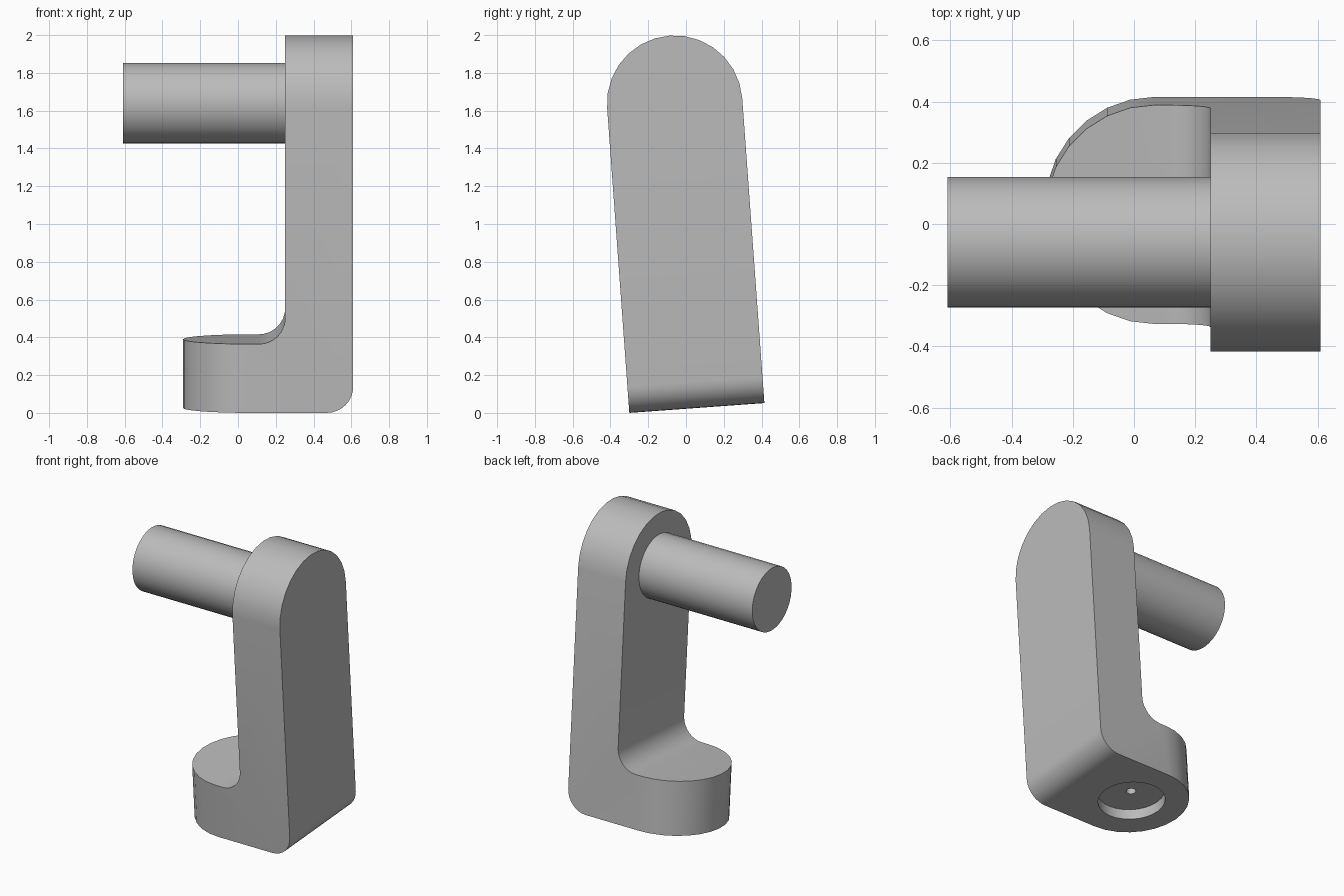
import bpy, bmesh
from math import sin, cos, pi, radians
from mathutils import Vector, Matrix

cube = bpy.data.objects.get("Cube")
if cube:
    bpy.data.objects.remove(cube, do_unlink=True)

grey = bpy.data.materials.new("plain grey")
grey.use_nodes = True
colour = (0.5, 0.5, 0.5, 1)
grey.diffuse_color = colour
grey.node_tree.nodes["Principled BSDF"].inputs["Base Color"].default_value = colour

HALF = 0.3585     # half width of arm and foot
LENGTH = 1.618    # foot underside to pin axis
FOOT_X = 0.068    # centre of the rounded foot
PIN_R = 0.2135
TILT = Matrix.Translation((0, 0.0575, 0.026)) @ Matrix.Rotation(radians(4.16), 4, 'X')


def arc(cx, cy, r, start, end, steps):
    angles = [radians(start + (end - start) * i / steps) for i in range(steps + 1)]
    return [(cx + r * cos(a), cy + r * sin(a)) for a in angles]


def prism(name, outline, place, depth):
    """Extrude a 2D outline, with place mapping its points into space."""
    bm = bmesh.new()
    face = bm.faces.new([bm.verts.new(place(*p)) for p in outline])
    top = bmesh.ops.extrude_face_region(bm, geom=[face])["geom"]
    bmesh.ops.translate(bm, vec=Vector(depth),
                        verts=[v for v in top if isinstance(v, bmesh.types.BMVert)])
    bmesh.ops.recalc_face_normals(bm, faces=bm.faces)
    mesh = bpy.data.meshes.new(name)
    bm.to_mesh(mesh)
    bm.free()
    mesh.materials.append(grey)
    obj = bpy.data.objects.new(name, mesh)
    bpy.context.collection.objects.link(obj)
    return obj


def activate(obj):
    bpy.ops.object.select_all(action='DESELECT')
    obj.select_set(True)
    bpy.context.view_layer.objects.active = obj


def carve(obj, cutter, operation):
    mod = obj.modifiers.new("carve", 'BOOLEAN')
    mod.operation, mod.solver, mod.object = operation, 'EXACT', cutter
    activate(obj)
    bpy.ops.object.modifier_apply(modifier=mod.name)
    bpy.data.objects.remove(cutter, do_unlink=True)


# L-shaped side profile with filleted inner and outer corners
side = [(-0.5, 0)] + arc(0.47, 0.14, 0.14, -90, 0, 8) + [(0.61, 2.3), (0.25, 2.3)]
side += arc(0.11, 0.505, 0.14, 0, -90, 8) + [(-0.5, 0.365)]
body = prism("crank_arm", side, lambda x, z: (x, -0.6, z), (0, 1.2, 0))

# Round the top of the arm
capsule = arc(0, LENGTH, HALF, 0, 180, 14) + [(-HALF, -0.5), (HALF, -0.5)]
carve(body, prism("arm_outline", capsule, lambda y, z: (-1, y, z), (2, 0, 0)), 'INTERSECT')

# Round the end of the foot
stadium = arc(FOOT_X, 0, HALF + 0.0005, 90, 270, 14) + [(1, -0.359), (1, 0.359)]
carve(body, prism("foot_outline", stadium, lambda x, y: (x, y, -0.5), (0, 0, 3)), 'INTERSECT')

# Shallow recess with a small centre hole under the foot
for name, radius, depth in (("recess", 0.21, 0.07), ("centre_hole", 0.03, 0.15)):
    ring = arc(FOOT_X, 0, radius, 0, 360, 28)[:-1]
    carve(body, prism(name, ring, lambda x, y: (x, y, -0.1), (0, 0, 0.1 + depth)), 'DIFFERENCE')

# Pin standing out from the top of the arm
ring = arc(0, LENGTH, PIN_R, 0, 360, 32)[:-1]
pin = prism("crank_pin", ring, lambda y, z: (-0.61, y, z), (0.87, 0, 0))

for obj in (body, pin):
    obj.data.transform(TILT)
    activate(obj)
    bpy.ops.object.shade_smooth_by_angle(angle=radians(30))
